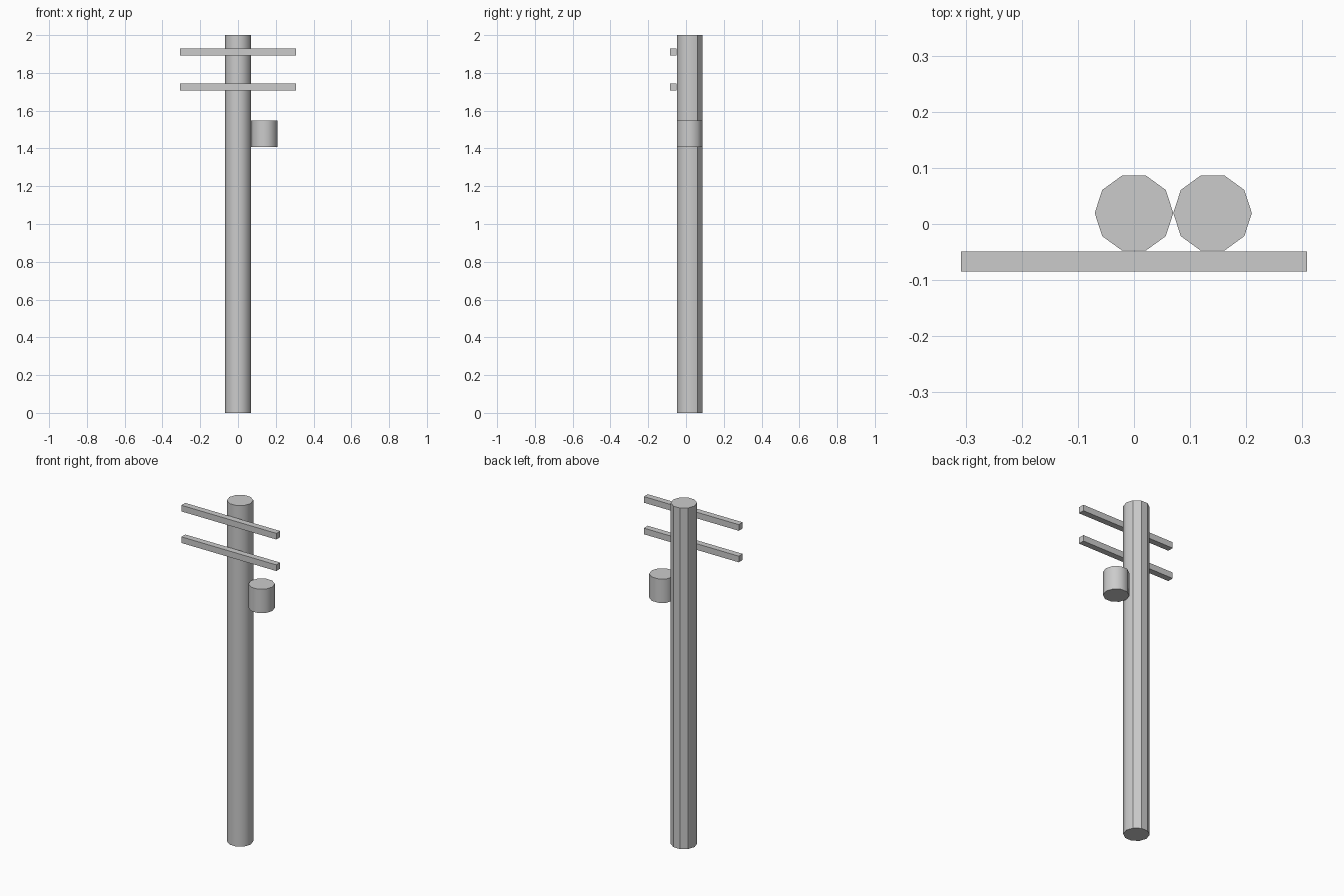
import bpy, math

if "Cube" in bpy.data.objects:
    bpy.data.objects.remove(bpy.data.objects["Cube"])

POLE_Y = 0.0195   # pole axis sits slightly behind centre
R = 0.07


def cylinder(name, x, z0, z1, flat_back=False):
    """Ten-sided smooth cylinder with flat caps; optionally faceted at the back."""
    bpy.ops.mesh.primitive_cylinder_add(
        vertices=10, radius=R, depth=z1 - z0,
        location=(x, POLE_Y, (z0 + z1) / 2),
        rotation=(0, 0, math.radians(18)))   # corners on the x axis
    obj = bpy.context.object
    obj.name = name
    bpy.ops.object.transform_apply(location=False, rotation=True, scale=True)
    bpy.ops.object.shade_smooth_by_angle(angle=math.radians(40))
    for face in obj.data.polygons:
        if flat_back and face.normal.y > 0.5:
            face.use_smooth = False
    return obj


def crossarm(name, z):
    bpy.ops.mesh.primitive_cube_add(size=1, location=(0, -0.067, z))
    obj = bpy.context.object
    obj.name = name
    obj.scale = (0.616, 0.036, 0.036)
    bpy.ops.object.transform_apply(location=False, rotation=False, scale=True)


# Main pole
cylinder("pole", 0, 0, 2, flat_back=True)

# Transformer drum touching the pole's right side
cylinder("transformer_drum", 2 * R, 1.407, 1.547)

# Two crossarms fixed to the front of the pole
crossarm("upper_crossarm", 1.91)
crossarm("lower_crossarm", 1.725)
